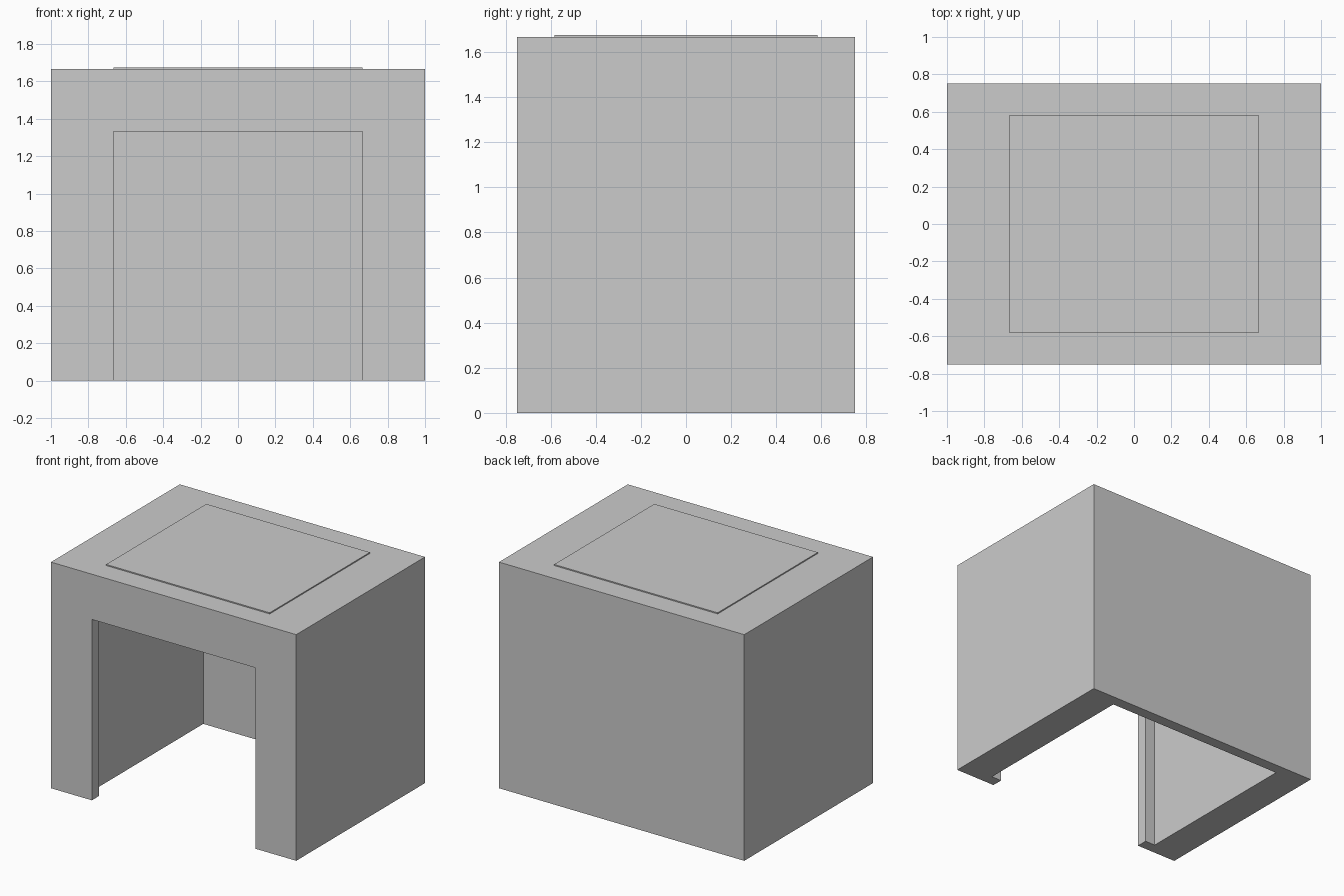
import bpy

if "Cube" in bpy.data.objects:
    bpy.data.objects.remove(bpy.data.objects["Cube"])

U = 1 / 12  # base wall module


def box(name, x, y, z):
    """Axis-aligned box from (min, max) ranges."""
    bpy.ops.mesh.primitive_cube_add(size=1, location=[(a + b) / 2 for a, b in (x, y, z)])
    ob = bpy.context.object
    ob.name = name
    ob.scale = [b - a for a, b in (x, y, z)]
    bpy.ops.object.transform_apply(location=True, rotation=True, scale=True)
    return ob


def cut(target, cutter):
    """Subtract the cutter from the target and discard it."""
    mod = target.modifiers.new("cut", 'BOOLEAN')
    mod.operation = 'DIFFERENCE'
    mod.solver = 'EXACT'
    mod.object = cutter
    cutter.hide_render = True
    bpy.context.view_layer.objects.active = target
    bpy.ops.object.modifier_apply(modifier=mod.name)
    bpy.data.objects.remove(cutter, do_unlink=True)


# Outer casing
casing = box("casing", (-12 * U, 12 * U), (-9 * U, 9 * U), (0, 20 * U))

# Hollow chamber, open at the bottom, with a thin back wall
cut(casing, box("chamber_cutter", (-9 * U, 9 * U), (-8 * U, 8 * U), (-0.2, 17 * U)))

# Front opening, narrower than the chamber so a lip remains
cut(casing, box("opening_cutter", (-8 * U, 8 * U), (-10 * U, -7.5 * U), (-0.3, 16 * U)))

# Thin raised panel on the top
box("top_panel", (-8 * U, 8 * U), (-7 * U, 7 * U), (20 * U, 20.1 * U))
